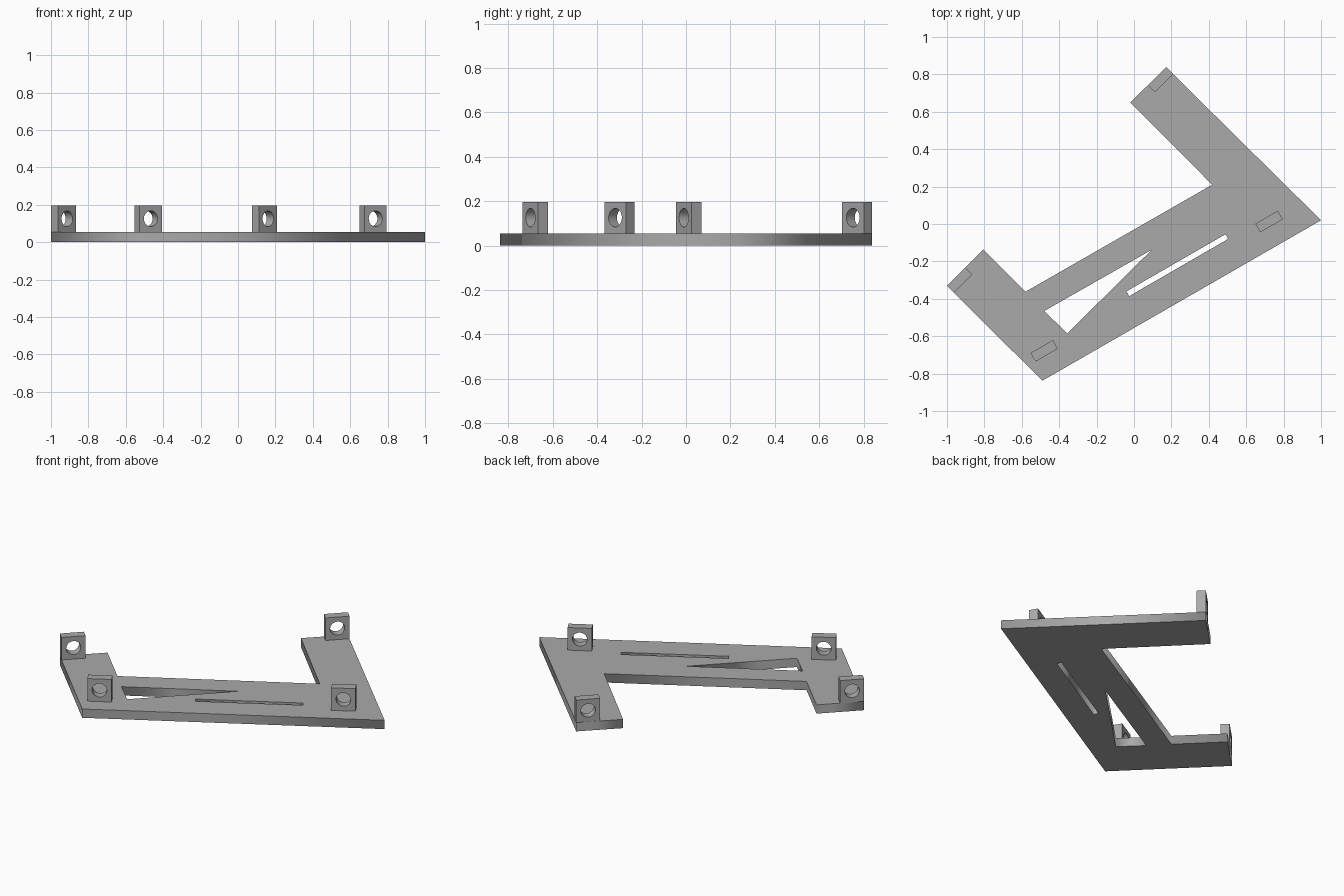
import bpy, bmesh
from math import sin, cos, pi, radians

cube = bpy.data.objects.get("Cube")
if cube:
    bpy.data.objects.remove(cube)

grey = bpy.data.materials.new("plain grey")
grey.use_nodes = True
colour = (0.4, 0.4, 0.4, 1)
grey.diffuse_color = colour
grey.node_tree.nodes["Principled BSDF"].inputs["Base Color"].default_value = colour

PLATE_TOP = 0.055
TAB_TOP = 0.196
TAB_WIDTH = 0.138
TAB_DEPTH = 0.053


def extruded(name, loops, thickness):
    """Mesh object from a flat outline with holes, extruded about its plane."""
    curve = bpy.data.curves.new(name + " outline", "CURVE")
    curve.dimensions = "2D"
    curve.fill_mode = "BOTH"
    curve.extrude = thickness / 2
    for loop in loops:
        spline = curve.splines.new("POLY")
        spline.points.add(len(loop) - 1)
        for point, (x, y) in zip(spline.points, loop):
            point.co = (x, y, 0, 1)
        spline.use_cyclic_u = True
    helper = bpy.data.objects.new(name + " outline", curve)
    bpy.context.collection.objects.link(helper)
    graph = bpy.context.evaluated_depsgraph_get()
    mesh = bpy.data.meshes.new_from_object(helper.evaluated_get(graph))
    bpy.data.objects.remove(helper)
    bpy.data.curves.remove(curve)

    # Weld the caps to the walls
    bm = bmesh.new()
    bm.from_mesh(mesh)
    bmesh.ops.remove_doubles(bm, verts=bm.verts, dist=0.0001)
    bmesh.ops.recalc_face_normals(bm, faces=bm.faces)
    bm.to_mesh(mesh)
    bm.free()
    mesh.name = name
    mesh.materials.clear()
    mesh.materials.append(grey)
    obj = bpy.data.objects.new(name, mesh)
    bpy.context.collection.objects.link(obj)
    return obj


# Base plate: slanted bar with two feet, a triangular window and a slot
outline = [(-1, -0.33), (-0.49, -0.838), (1, 0.02), (0.172, 0.838),
           (-0.02, 0.65), (0.418, 0.21), (-0.58, -0.362), (-0.806, -0.137)]
window = [(-0.48, -0.465), (-0.357, -0.585), (0.095, -0.138)]
slot = [(-0.04, -0.36), (-0.026, -0.386), (0.503, -0.08), (0.489, -0.055)]
plate = extruded("base_plate", [outline, window, slot], PLATE_TOP)
plate.location.z = PLATE_TOP / 2

# Upright tabs, each with a round bolt hole
half_w = TAB_WIDTH / 2
half_h = (TAB_TOP - PLATE_TOP) / 2
square = [(-half_w, -half_h), (half_w, -half_h), (half_w, half_h), (-half_w, half_h)]
hole = [(0.042 * cos(a * pi / 20), 0.042 * sin(a * pi / 20)) for a in range(40)]
tabs = {
    "right_foot_tab": (-0.9325, -0.3, 45),
    "front_right_tab": (-0.48, -0.678, 30),
    "front_left_tab": (0.722, 0.013, 30),
    "back_foot_tab": (0.142, 0.771, 45),
}
for name, (x, y, angle) in tabs.items():
    tab = extruded(name, [square, hole], TAB_DEPTH)
    tab.location = (x, y, PLATE_TOP + half_h)
    tab.rotation_euler = (radians(90), 0, radians(angle))
    bpy.ops.object.select_all(action="DESELECT")
    tab.select_set(True)
    bpy.context.view_layer.objects.active = tab
    bpy.ops.object.shade_smooth_by_angle(angle=radians(30))
